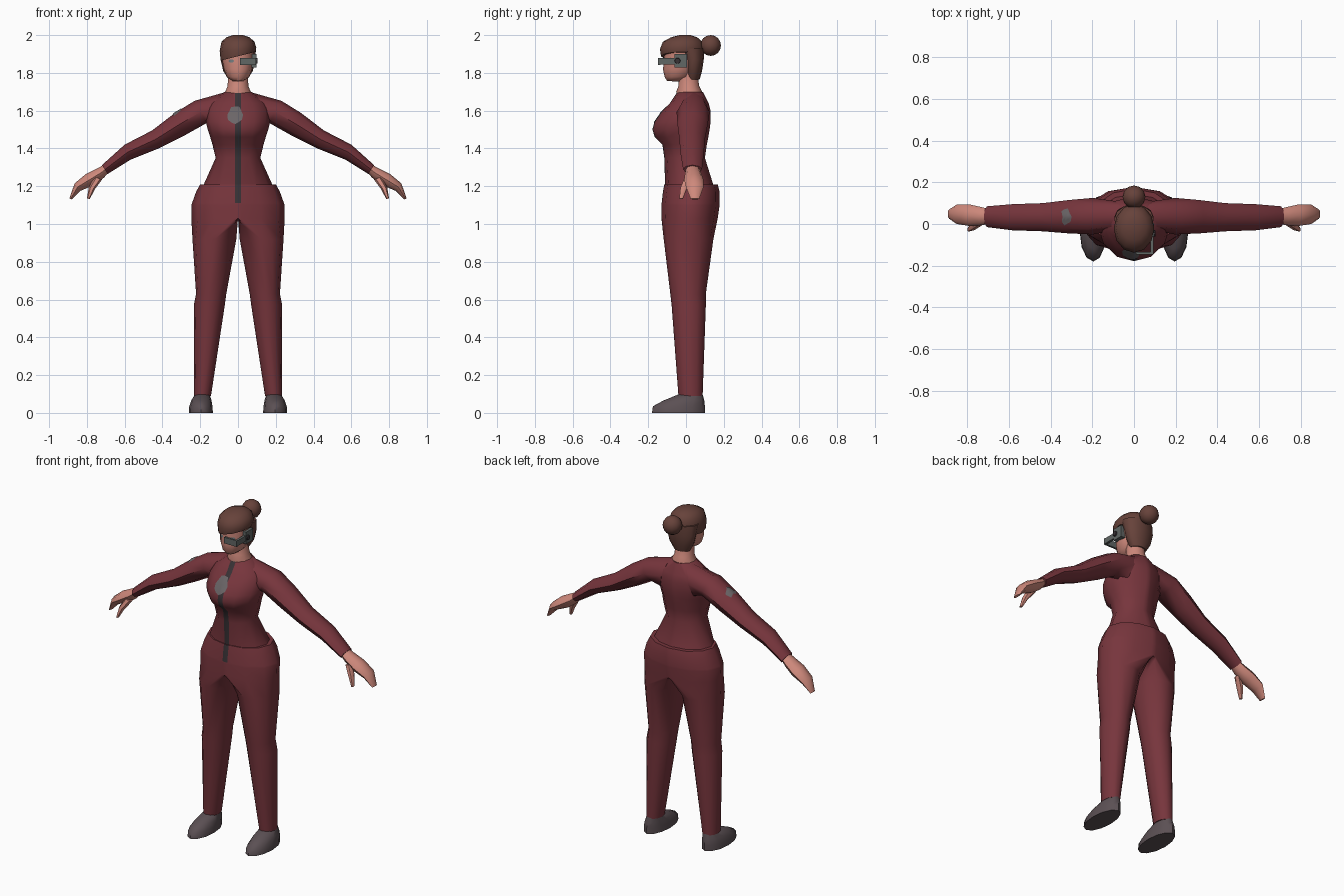
import bpy, bmesh, math
from mathutils import Vector
from mathutils.bvhtree import BVHTree

if "Cube" in bpy.data.objects:
    bpy.data.objects.remove(bpy.data.objects["Cube"])


def material(name, rgb):
    m = bpy.data.materials.new(name)
    m.diffuse_color = (*rgb, 1)
    m.use_nodes = True
    m.node_tree.nodes["Principled BSDF"].inputs["Base Color"].default_value = m.diffuse_color
    return m


CLOTH = material("maroon cloth", (0.185, 0.036, 0.046))
SKIN = material("skin", (0.62, 0.25, 0.20))
HAIR = material("brown hair", (0.135, 0.055, 0.043))
SHOE = material("shoe grey", (0.105, 0.08, 0.088))
ZIP = material("dark zip", (0.04, 0.032, 0.036))
PATCH = material("patch grey", (0.145, 0.13, 0.135))
METAL = material("headset grey", (0.12, 0.135, 0.13))
EYE = material("eye grey", (0.16, 0.19, 0.20))


def ring(z, cx, xin, xout, yf, yb, tx=0, ty=0):
    """Twelve-sided horizontal section, tilted by tx and ty."""
    pts = []
    for k in range(12):
        a = math.pi * (k / 6 - 0.5)
        c = math.cos(a)
        x = cx + (xout - cx) * c if c > 0 else cx + (cx - xin) * c
        y = (yf + yb) / 2 + (yb - yf) / 2 * math.sin(a)
        pts.append(Vector((x, y, z + tx * x + ty * y)))
    return pts


def limb_ring(top, bottom, yf, yb, n=8):
    """Section of an arm from its upper and lower (x, z) points."""
    t, b = Vector((top[0], 0, top[1])), Vector((bottom[0], 0, bottom[1]))
    mid, half = (t + b) / 2, (t - b) / 2
    mid.y = (yf + yb) / 2
    return [mid + half * math.cos(2 * math.pi * k / n)
            + Vector((0, (yb - yf) / 2 * math.sin(2 * math.pi * k / n), 0))
            for k in range(n)]


def loft(rings):
    bm = bmesh.new()
    loops = [[bm.verts.new(p) for p in r] for r in rings]
    n = len(loops[0])
    for a, b in zip(loops, loops[1:]):
        for i in range(n):
            bm.faces.new((a[i], a[(i + 1) % n], b[(i + 1) % n], b[i]))
    bm.faces.new(loops[0])
    bm.faces.new(loops[-1])
    bmesh.ops.recalc_face_normals(bm, faces=bm.faces)
    return bm


def finish(name, bm, mats, mirror=False, angle=55):
    if mirror:  # open the centre plane so the halves join
        inner = [f for f in bm.faces if all(abs(v.co.x) < 1e-5 for v in f.verts)]
        bmesh.ops.delete(bm, geom=inner, context='FACES')
    me = bpy.data.meshes.new(name)
    bm.to_mesh(me)
    bm.free()
    for m in mats:
        me.materials.append(m)
    ob = bpy.data.objects.new(name, me)
    bpy.context.collection.objects.link(ob)
    bpy.ops.object.select_all(action='DESELECT')
    ob.select_set(True)
    bpy.context.view_layer.objects.active = ob
    bpy.ops.object.shade_smooth_by_angle(angle=math.radians(angle))
    if mirror:
        ob.modifiers.new("Mirror", 'MIRROR').merge_threshold = 0.0005
    return ob


def cut(bm, co, no):
    bmesh.ops.bisect_plane(bm, geom=bm.verts[:] + bm.edges[:] + bm.faces[:],
                           plane_co=co, plane_no=no)


def add_zip(bm, zmin):
    cut(bm, (0.016, 0, 0), (1, 0, 0))
    for f in bm.faces:
        c = f.calc_center_median()
        if 1e-4 < c.x < 0.016 and c.y < 0 and c.z > zmin and abs(f.normal.z) < 0.95:
            f.material_index = 1


def decal(name, bvh, origin, u, v, direction, radii, mat):
    """Thin blob projected onto a (half) surface."""
    o, u, v, d = Vector(origin), Vector(u), Vector(v), Vector(direction)
    bm = bmesh.new()

    def put(p):
        s = -1 if p.x < 0 else 1
        hit = bvh.ray_cast(Vector((abs(p.x), p.y, p.z)), Vector((d.x * s, d.y, d.z)))[0]
        q = hit.copy() if hit else Vector((abs(p.x), p.y, p.z))
        q.x *= s
        return bm.verts.new(q - d * 0.004)
    n = len(radii)
    loops = []
    for s in (0.5, 1):
        loops.append([put(o + (u * math.cos(2 * math.pi * i / n)
                               + v * math.sin(2 * math.pi * i / n)) * r * s)
                      for i, r in enumerate(radii)])
    mid = put(o)
    for i in range(n):
        j = (i + 1) % n
        bm.faces.new((mid, loops[0][i], loops[0][j]))
        bm.faces.new((loops[0][i], loops[1][i], loops[1][j], loops[0][j]))
    if sum((f.normal_update() or f.normal.dot(d)) for f in bm.faces) > 0:
        bmesh.ops.reverse_faces(bm, faces=bm.faces)
    finish(name, bm, [mat])


def box(name, lo, hi, mat):
    bm = bmesh.new()
    bmesh.ops.create_cube(bm, size=1)
    for vert in bm.verts:
        vert.co = [a + (b - a) * (c + 0.5) for a, b, c in zip(lo, hi, vert.co)]
    finish(name, bm, [mat], angle=30)


# Shirt body with zip
torso = loft([ring(z, 0, 0, w, f, b) for z, w, f, b in (
    (1.19, 0.19, -0.11, 0.15), (1.35, 0.118, -0.115, 0.10), (1.42, 0.135, -0.125, 0.11),
    (1.46, 0.147, -0.165, 0.118), (1.50, 0.16, -0.178, 0.125), (1.54, 0.17, -0.167, 0.13),
    (1.60, 0.168, -0.125, 0.13), (1.64, 0.15, -0.085, 0.12), (1.70, 0.07, -0.045, 0.09))])
torso_bvh = BVHTree.FromBMesh(torso)
add_zip(torso, 0)
finish("shirt_body", torso, [CLOTH, ZIP], True)

# Sleeves
sleeve = loft([limb_ring(*r) for r in (
    ((0.06, 1.70), (0.12, 1.50), -0.03, 0.11), ((0.23, 1.652), (0.165, 1.535), -0.05, 0.125),
    ((0.335, 1.587), (0.29, 1.465), -0.045, 0.115), ((0.455, 1.495), (0.42, 1.40), -0.035, 0.10),
    ((0.60, 1.42), (0.57, 1.34), -0.03, 0.095), ((0.72, 1.312), (0.69, 1.265), -0.015, 0.085))])
sleeve_bvh = BVHTree.FromBMesh(sleeve)
finish("sleeve", sleeve, [CLOTH], True)

# Hands and thumbs
finish("hand", loft([limb_ring(*r) for r in (
    ((0.70, 1.318), (0.68, 1.278), 0.0, 0.07), ((0.745, 1.295), (0.71, 1.245), -0.005, 0.08),
    ((0.805, 1.265), (0.765, 1.205), -0.01, 0.093), ((0.865, 1.215), (0.835, 1.175), 0.0, 0.093),
    ((0.893, 1.135), (0.88, 1.13), 0.025, 0.07))]), [SKIN], True)
finish("thumb", loft([limb_ring(*r, 6) for r in (
    ((0.76, 1.25), (0.72, 1.235), -0.01, 0.03), ((0.79, 1.195), (0.757, 1.185), -0.032, 0.008),
    ((0.80, 1.135), (0.785, 1.132), -0.037, -0.015))]), [SKIN], True)

# Trousers, hips running into legs
pants = loft([ring(*r) for r in (
    (1.21, 0, 0, 0.20, -0.115, 0.168), (1.17, 0, 0, 0.222, -0.122, 0.178),
    (1.10, 0, 0, 0.247, -0.13, 0.178), (1.03, 0, 0, 0.247, -0.13, 0.168),
    (0.92, 0.122, 0.009, 0.241, -0.118, 0.145), (0.63, 0.148, 0.062, 0.222, -0.083, 0.105),
    (0.57, 0.152, 0.07, 0.234, -0.076, 0.105), (0.09, 0.19, 0.143, 0.234, -0.04, 0.088))])
cut(pants, (0, 0, 1.11), (0, 0, 1))
add_zip(pants, 1.11)
finish("trousers", pants, [CLOTH, ZIP], True)

# Shoes
finish("shoe", loft([ring(*r) for r in (
    (0.0, 0.195, 0.133, 0.26, -0.18, 0.10), (0.035, 0.195, 0.135, 0.258, -0.175, 0.10),
    (0.065, 0.193, 0.14, 0.248, -0.12, 0.097), (0.098, 0.19, 0.15, 0.228, -0.04, 0.088))]),
    [SHOE], True)

# Neck and face
finish("neck", loft([ring(z, 0, -w, w, f, b) for z, w, f, b in (
    (1.66, 0.075, -0.04, 0.085), (1.70, 0.068, -0.052, 0.085), (1.73, 0.055, -0.04, 0.07),
    (1.80, 0.052, -0.04, 0.06))]), [SKIN])
face = loft([ring(z, 0, -w, w, f, b, 0, t) for z, w, f, b, t in (
    (1.752, 0.028, -0.10, -0.03, -0.05), (1.78, 0.06, -0.113, 0.03, 0.02),
    (1.82, 0.075, -0.122, 0.05, 0), (1.865, 0.083, -0.115, 0.06, 0),
    (1.94, 0.085, -0.12, 0.08, 0))])
face_bvh = BVHTree.FromBMesh(face)
finish("face", face, [SKIN])

# Eyes
for s in (-1, 1):
    decal("eye", face_bvh, (0.036 * s, -0.3, 1.863), (0.015, 0, 0), (0, 0, 0.009),
          (0, 1, 0), [1] * 8, EYE)

# Hair cap with swept fringe, back hair and bun
finish("hair_cap", loft([ring(z, 0, -w, w, f, b, t) for z, w, f, b, t in (
    (1.888, 0.092, -0.132, 0.09, 0.25), (1.925, 0.097, -0.138, 0.096, 0.08),
    (1.965, 0.087, -0.122, 0.085, 0), (1.988, 0.062, -0.08, 0.06, 0),
    (2.0, 0.028, -0.035, 0.025, 0))]), [HAIR])
finish("back_hair", loft([ring(z, 0, -w, w, f, b) for z, w, f, b in (
    (1.765, 0.05, 0.0, 0.072), (1.81, 0.078, -0.005, 0.085), (1.87, 0.092, -0.015, 0.094),
    (1.93, 0.095, -0.05, 0.095))]), [HAIR])
bun = bmesh.new()
bmesh.ops.create_uvsphere(bun, u_segments=12, v_segments=8, radius=0.055)
bmesh.ops.translate(bun, verts=bun.verts, vec=(0, 0.13, 1.945))
finish("hair_bun", bun, [HAIR])

# Headset: ear box, dial, arm and eyepiece
box("headset_ear_box", (0.07, -0.06, 1.828), (0.097, 0.005, 1.90), METAL)
box("headset_arm", (0.08, -0.145, 1.845), (0.094, -0.055, 1.878), METAL)
box("headset_eyepiece", (0.01, -0.147, 1.843), (0.094, -0.135, 1.88), METAL)
dial = bmesh.new()
bmesh.ops.create_cone(dial, cap_ends=True, segments=10, radius1=0.016, radius2=0.014, depth=0.008)
for vert in dial.verts:
    x, y, z = vert.co
    vert.co = (0.1 + z, y - 0.045, x + 1.864)
bmesh.ops.recalc_face_normals(dial, faces=dial.faces)
finish("headset_dial", dial, [ZIP], angle=30)

# Grey patches on chest and upper arm
decal("chest_patch", torso_bvh, (-0.015, -0.4, 1.577), (0.042, 0, 0), (0, 0, 0.048),
      (0, 1, 0), [1, 0.9, 1.05, 0.95, 1, 0.85, 1, 1.05, 0.95, 1, 0.9, 1], PATCH)
decal("arm_patch", sleeve_bvh, (-0.325, 0.035, 1.9), (0.026, 0, 0), (0, 0.042, 0),
      (0, 0, -1), [1, 0.75, 1, 0.9, 1.1, 0.7, 1, 1.05, 0.8, 1], PATCH)
